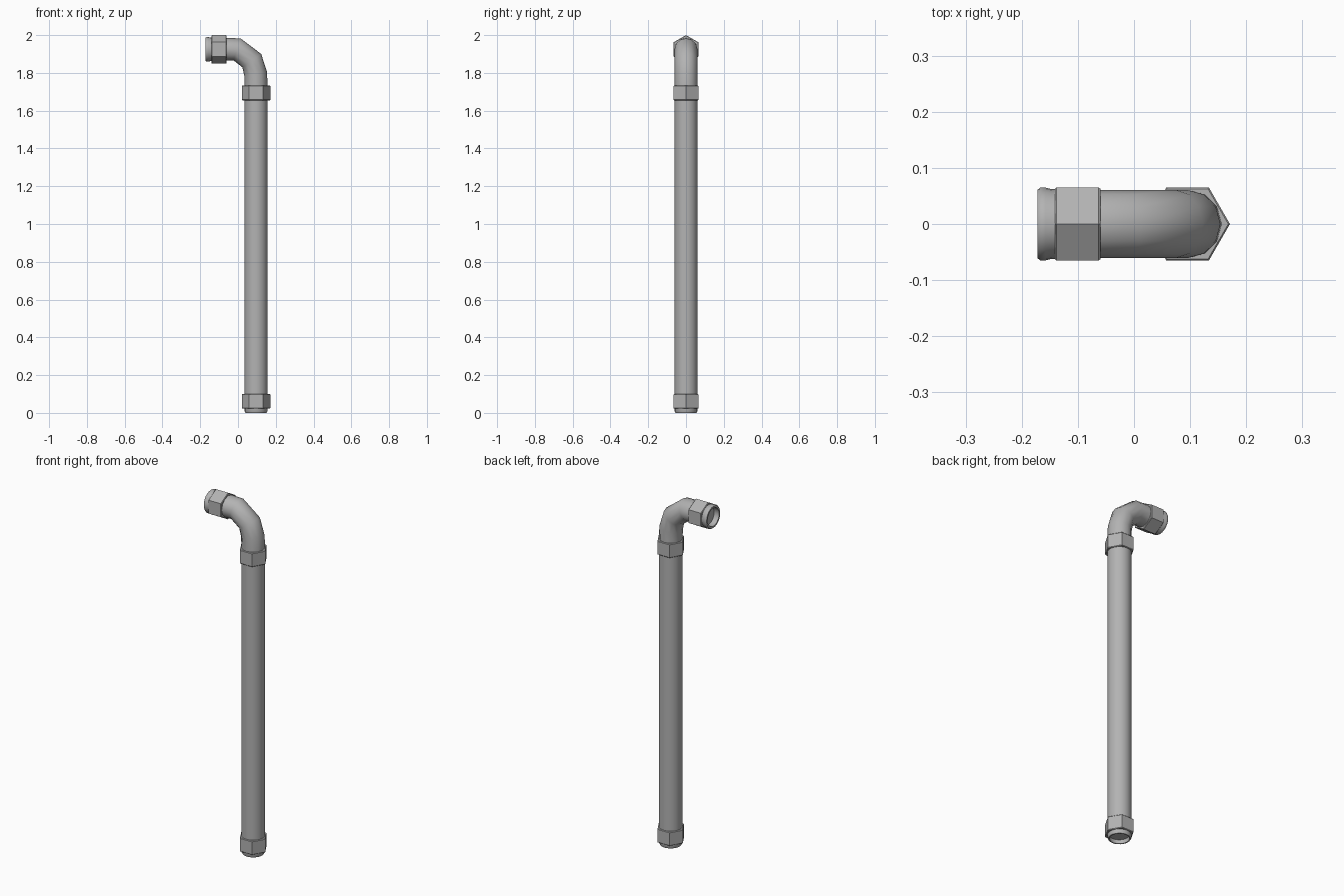
import bpy, bmesh
from math import sin, cos, pi, radians

if "Cube" in bpy.data.objects:
    bpy.data.objects.remove(bpy.data.objects["Cube"])

CX, CZ = 0.0955, 1.9245   # axis of the riser (x) and of the outlet (z)
R = 0.061                 # pipe radius
HEX = 0.0755              # nut corner radius

metal = bpy.data.materials.new("dark_metal")
metal.diffuse_color = (0.45, 0.45, 0.45, 1)
metal.use_nodes = True
metal.node_tree.nodes["Principled BSDF"].inputs["Base Color"].default_value = metal.diffuse_color


def sweep(name, rings, sides):
    """Loft rings (x, z, tilt, radius); tilt 0 = axis along x, 90 = axis along z."""
    bm = bmesh.new()
    loops = []
    for x, z, tilt, r in rings:
        t = radians(tilt)
        loop = []
        for i in range(sides):
            a = 2 * pi * i / sides
            u = r * cos(a)
            loop.append(bm.verts.new((x + u * sin(t), r * sin(a), z + u * cos(t))))
        loops.append(loop)
    for a, b in zip(loops, loops[1:]):
        for i in range(sides):
            j = (i + 1) % sides
            bm.faces.new((a[i], a[j], b[j], b[i]))
    bm.faces.new(loops[0])
    bm.faces.new(loops[-1])
    bmesh.ops.recalc_face_normals(bm, faces=bm.faces)
    me = bpy.data.meshes.new(name)
    bm.to_mesh(me)
    bm.free()
    me.materials.append(metal)
    ob = bpy.data.objects.new(name, me)
    bpy.context.collection.objects.link(ob)
    return ob


def smooth(ob, angle=40):
    bpy.ops.object.select_all(action='DESELECT')
    ob.select_set(True)
    bpy.context.view_layer.objects.active = ob
    bpy.ops.object.shade_smooth_by_angle(angle=radians(angle))


def vertical(name, profile, sides):
    return sweep(name, [(CX, h, 90, r) for h, r in profile], sides)


def horizontal(name, profile, sides):
    return sweep(name, [(h, CZ, 0, r) for h, r in profile], sides)


def nut(a, b):
    """Hexagon profile with a small chamfer at each end."""
    c = 0.003
    return [(a, HEX - c), (a + c, HEX), (b - c, HEX), (b, HEX - c)]


# straight riser pipe
smooth(vertical("riser_pipe", [(0.09, R), (1.67, R)], 24))

# faceted elbow from the riser to the outlet
smooth(sweep("elbow", [
    (-0.08, CZ, 0, R), (-0.005, CZ, 18, R), (0.073, 1.865, 55, R),
    (CX - 0.002, 1.795, 82, R), (CX, 1.72, 90, R)], 12), 50)

# hexagon nuts
vertical("bottom_nut", nut(0.022, 0.100), 6)
vertical("upper_nut", nut(1.655, 1.733), 6)
horizontal("outlet_nut", nut(-0.141, -0.060), 6)

# open bottom end with a hollow bore
smooth(vertical("bottom_end", [
    (0.04, 0.060), (0.008, 0.060), (0, 0.056), (0, 0.050), (0.09, 0.050)], 24))

# flared outlet collar with a hollow bore
smooth(horizontal("outlet_collar", [
    (-0.13, 0.062), (-0.146, 0.062), (-0.158, 0.065), (-0.167, 0.065),
    (-0.172, 0.061), (-0.172, 0.051), (-0.08, 0.051)], 24))
